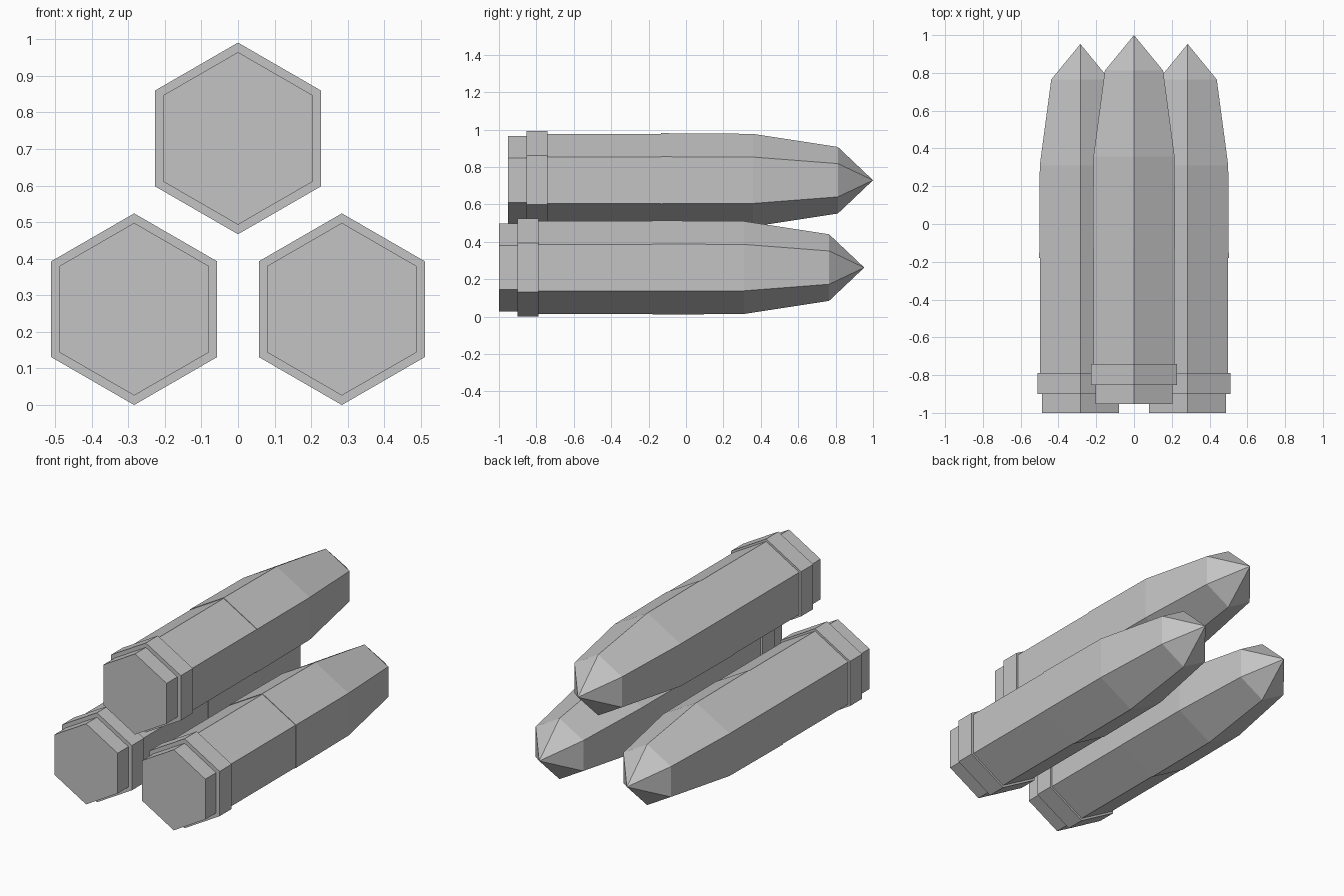
import bpy, bmesh, math

if "Cube" in bpy.data.objects:
    bpy.data.objects.remove(bpy.data.objects["Cube"])

grey = bpy.data.materials.new("plain_grey")
grey.diffuse_color = (0.55, 0.55, 0.55, 1)
grey.use_nodes = True
grey.node_tree.nodes["Principled BSDF"].inputs["Base Color"].default_value = grey.diffuse_color

SIDES = 6
# (y, radius) profiles along the long axis; radius 0 makes a point
PARTS = {
    "base_disc": [(-1.0, 0.236), (-0.9, 0.236)],
    "rim_collar": [(-0.9, 0.262), (-0.788, 0.262)],
    "casing": [(-0.788, 0.248), (-0.15, 0.248)],
    "pointed_nose": [(-0.18, 0.2515), (0.31, 0.248), (0.765, 0.178), (0.953, 0.0)],
}


def loft(name, profile, centre):
    """Six-sided solid lofted along y with corners at the top and bottom."""
    cx, cy, cz = centre
    bm = bmesh.new()
    rings = []
    for y, r in profile:
        n = SIDES if r > 0 else 1
        rings.append([bm.verts.new((cx + r * math.sin(math.tau * i / SIDES), cy + y,
                                    cz + r * math.cos(math.tau * i / SIDES)))
                      for i in range(n)])
    for a, b in zip(rings, rings[1:]):
        for i in range(SIDES):
            j = (i + 1) % SIDES
            if len(b) == 1:
                bm.faces.new((a[i], a[j], b[0]))
            else:
                bm.faces.new((a[i], a[j], b[j], b[i]))
    for ring in (rings[0], rings[-1]):
        if len(ring) > 1:
            bm.faces.new(ring)
    bmesh.ops.recalc_face_normals(bm, faces=bm.faces)
    mesh = bpy.data.meshes.new(name)
    bm.to_mesh(mesh)
    bm.free()
    mesh.materials.append(grey)
    bpy.context.collection.objects.link(bpy.data.objects.new(name, mesh))


# Two lower rounds side by side, one on top set slightly forward
ROUNDS = {
    "left": (-0.284, 0.0, 0.262),
    "right": (0.284, 0.0, 0.262),
    "upper": (0.0, 0.047, 0.729),
}
for place, centre in ROUNDS.items():
    for part, profile in PARTS.items():
        loft(f"{place}_{part}", profile, centre)
